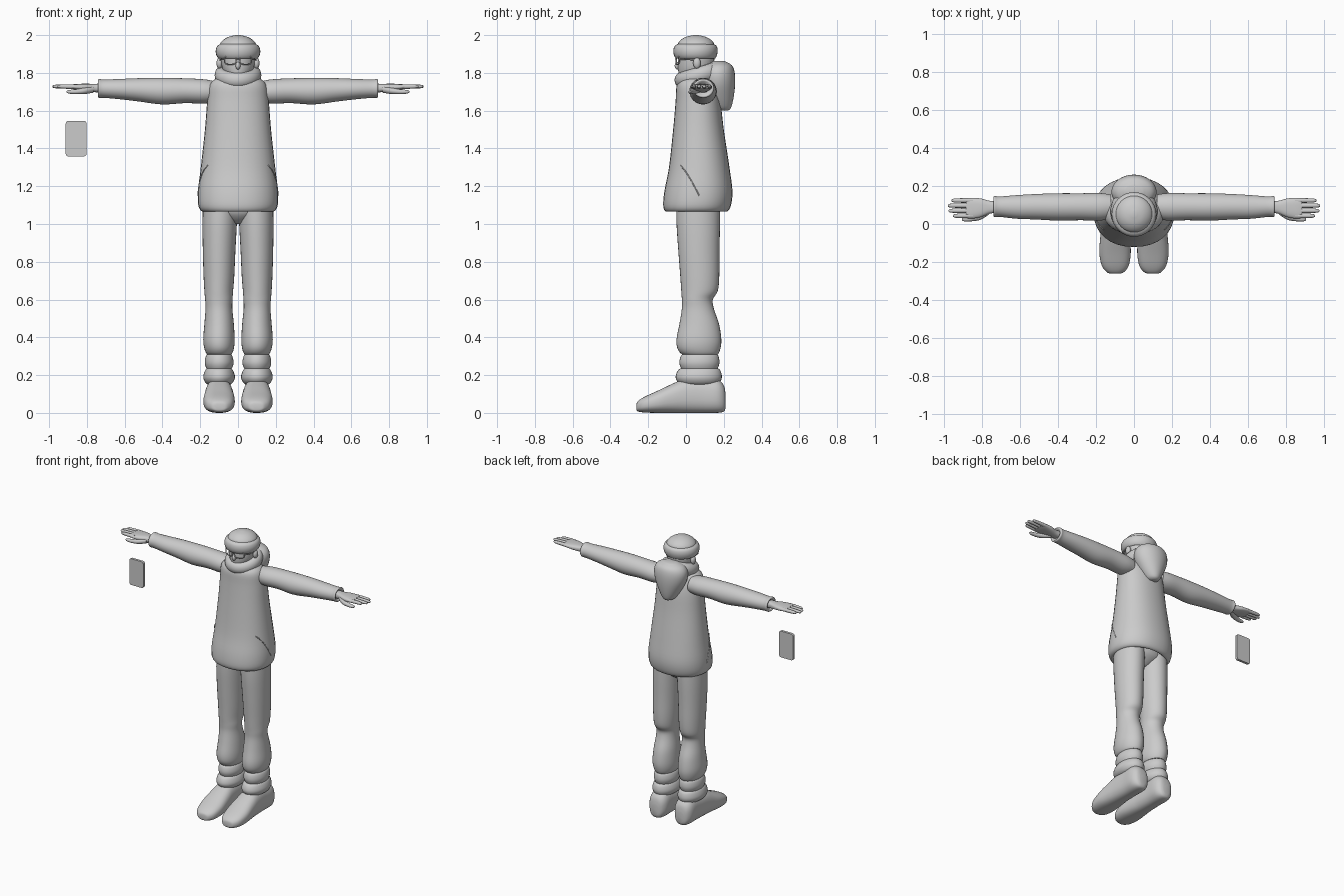
import bpy, bmesh, math
from mathutils import Vector

grey = bpy.data.materials.new("plain grey")
grey.diffuse_color = (0.6, 0.6, 0.6, 1)


def finish(obj, mirror=False, angle=50):
    obj.data.materials.clear()
    obj.data.materials.append(grey)
    if mirror:
        obj.modifiers.new("mirror", 'MIRROR')
    bpy.ops.object.select_all(action='DESELECT')
    obj.select_set(True)
    bpy.context.view_layer.objects.active = obj
    bpy.ops.object.shade_smooth_by_angle(angle=math.radians(angle))
    return obj


def skin(name, rings, mirror=False, closed=False):
    """Join rings of points into a surface."""
    bm = bmesh.new()
    rows = [[bm.verts.new(p) for p in r] for r in rings]
    n = len(rows[0])
    pairs = list(zip(rows, rows[1:])) + ([(rows[-1], rows[0])] if closed else [])
    for a, b in pairs:
        for i in range(n):
            j = (i + 1) % n
            bm.faces.new((a[i], a[j], b[j], b[i]))
    if not closed:
        bm.faces.new(rows[0])
        bm.faces.new(rows[-1])
    bmesh.ops.recalc_face_normals(bm, faces=bm.faces)
    me = bpy.data.meshes.new(name)
    bm.to_mesh(me)
    bm.free()
    obj = bpy.data.objects.new(name, me)
    bpy.context.collection.objects.link(obj)
    return finish(obj, mirror)


def smooth(st, steps=4):
    """Catmull-Rom interpolation through the stations."""
    st = [Vector(s) for s in st]
    out = []
    for i in range(len(st) - 1):
        a, b, c, d = st[max(i - 1, 0)], st[i], st[i + 1], st[min(i + 2, len(st) - 1)]
        for k in range(steps):
            t = k / steps
            out.append(0.5 * (2 * b + (c - a) * t + (2 * a - 5 * b + 4 * c - d) * t * t
                              + (3 * b - a - 3 * c + d) * t ** 3))
    return out + [st[-1]]


def loft(name, axis, stations, mirror=False, power=2.0, sides=32):
    """Station = position on axis, then min/max on the two other axes."""
    rings = []
    for t, u0, u1, v0, v1 in smooth(stations):
        ring = []
        for i in range(sides):
            a = 2 * math.pi * i / sides
            c, s = math.cos(a), math.sin(a)
            u = (u0 + u1) / 2 + (u1 - u0) / 2 * math.copysign(abs(c) ** (2 / power), c)
            v = (v0 + v1) / 2 + (v1 - v0) / 2 * math.copysign(abs(s) ** (2 / power), s)
            ring.append({'x': (t, u, v), 'y': (u, t, v), 'z': (u, v, t)}[axis])
        rings.append(ring)
    return skin(name, rings, mirror)


def ball(name, loc, size, mirror=False):
    bpy.ops.mesh.primitive_uv_sphere_add(segments=20, ring_count=12, location=loc)
    obj = bpy.context.object
    obj.name = name
    obj.scale = size
    bpy.ops.object.transform_apply(location=True, rotation=True, scale=True)
    return finish(obj, mirror)


def tube(name, pts, radius, mirror=False, cyclic=False):
    cu = bpy.data.curves.new(name, 'CURVE')
    cu.dimensions = '3D'
    cu.bevel_depth, cu.bevel_resolution, cu.use_fill_caps = radius, 2, True
    sp = cu.splines.new('POLY')
    sp.points.add(len(pts) - 1)
    for p, q in zip(sp.points, pts):
        p.co = (*q, 1)
    sp.use_cyclic_u = cyclic
    obj = bpy.data.objects.new(name, cu)
    bpy.context.collection.objects.link(obj)
    bpy.ops.object.select_all(action='DESELECT')
    obj.select_set(True)
    bpy.context.view_layer.objects.active = obj
    bpy.ops.object.convert(target='MESH')
    return finish(bpy.context.object, mirror)


# hooded top with turned-in hem
body = [(1.10, -.15, .15, -.07, .18), (1.065, -.18, .18, -.10, .21),
        (1.09, -.208, .208, -.12, .235), (1.17, -.212, .212, -.115, .246),
        (1.30, -.197, .197, -.09, .23), (1.50, -.175, .175, -.068, .20),
        (1.65, -.163, .163, -.055, .182), (1.73, -.152, .152, -.05, .16),
        (1.765, -.125, .125, -.03, .14), (1.785, -.08, .08, 0, .11)]
loft("hoodie_body", 'z', body, power=2.2)

# pocket seams laid on the body surface
seam = []
for k in range(9):
    f = k / 8
    z, y = 1.31 - .16 * f, -.03 + .10 * f ** .8
    hw, y0, y1 = (.196 + .017 * f, -.09 - .026 * f, .23 + .016 * f)
    v = abs((y - (y0 + y1) / 2) / ((y1 - y0) / 2))
    seam.append((hw * (1 - v ** 2.2) ** (1 / 2.2), y, z))
tube("pocket_seam", seam, .003, True)

# hood bag and the rolled collar that meets it
loft("hood", 'z', [(1.60, -.02, .02, .17, .22), (1.615, -.045, .045, .13, .238),
                   (1.67, -.08, .08, .10, .252), (1.74, -.112, .112, .08, .26),
                   (1.80, -.118, .118, .08, .258), (1.84, -.095, .095, .10, .243),
                   (1.862, -.045, .045, .14, .205)])
rings = []
for i in range(40):
    a = 2 * math.pi * i / 40
    back = (1 - math.cos(a)) / 2
    r = .034 + .006 * back
    c = Vector((.087 * math.sin(a), .065 - .092 * math.cos(a), 1.762 + .05 * back))
    out = Vector((math.sin(a), -math.cos(a), 0))
    rings.append([c + out * r * math.cos(b) + Vector((0, 0, 1.2 * r * math.sin(b)))
                  for b in (2 * math.pi * k / 14 for k in range(14))])
skin("hood_collar", rings, closed=True)

# sleeves with cuffs
loft("sleeve", 'x', [(.12, .03, .155, 1.645, 1.755), (.18, .018, .163, 1.637, 1.766),
                     (.28, .020, .162, 1.640, 1.771), (.40, .018, .162, 1.633, 1.774),
                     (.52, .024, .158, 1.648, 1.772), (.62, .028, .152, 1.660, 1.768),
                     (.71, .038, .145, 1.668, 1.765), (.735, .036, .148, 1.668, 1.768),
                     (.742, .045, .138, 1.677, 1.760), (.73, .06, .12, 1.69, 1.745)], True)

# hands
loft("palm", 'x', [(.71, .06, .12, 1.695, 1.745), (.76, .055, .122, 1.698, 1.742),
                   (.81, .036, .135, 1.704, 1.743), (.86, .028, .138, 1.711, 1.741),
                   (.885, .032, .134, 1.717, 1.738)], True, 2.6)
for i, tip in enumerate((.955, .978, .982, .962)):
    y = .043 + .027 * i
    loft("finger_%d" % (i + 1), 'x',
         [(.85, y - .012, y + .012, 1.714, 1.739), (.91, y - .012, y + .012, 1.716, 1.739),
          (tip - .012, y - .010, y + .010, 1.719, 1.737),
          (tip, y - .004, y + .004, 1.724, 1.732)], True, sides=12)
loft("thumb", 'x', [(.765, .05, .09, 1.695, 1.73), (.81, .022, .062, 1.688, 1.722),
                    (.86, .014, .042, 1.687, 1.713), (.895, .014, .036, 1.690, 1.710),
                    (.907, .02, .03, 1.696, 1.704)], True, sides=14)

# trousers
loft("trouser_leg", 'z', [(.325, .045, .15, -.005, .15), (.31, .035, .163, -.02, .168),
                          (.34, .022, .178, -.045, .182), (.39, .018, .184, -.05, .187),
                          (.47, .022, .178, -.035, .175), (.55, .030, .172, -.022, .148),
                          (.60, .029, .174, -.022, .142), (.645, .026, .178, -.025, .168),
                          (.72, .020, .182, -.03, .176), (.85, .014, .186, -.04, .177),
                          (1.0, .006, .188, -.05, .18), (1.12, .0, .185, -.05, .18)], True)
loft("trouser_seat", 'z', [(1.0, -.04, .04, .02, .11), (1.03, -.10, .10, -.02, .15),
                           (1.07, -.16, .16, -.045, .178), (1.14, -.17, .17, -.05, .18)])

# bunched cuffs above the shoes
loft("upper_sock_roll", 'z', [(.315, .05, .15, 0, .15), (.305, .032, .168, -.025, .17),
                              (.265, .023, .176, -.035, .177), (.23, .035, .165, -.022, .165),
                              (.215, .05, .15, 0, .15)], True)
loft("lower_sock_roll", 'z', [(.24, .045, .155, -.01, .155), (.228, .028, .172, -.04, .18),
                              (.19, .016, .184, -.055, .19), (.16, .028, .172, -.04, .178),
                              (.145, .05, .15, -.01, .15)], True)

# shoes
loft("shoe", 'y', [(-.262, .08, .12, .018, .045), (-.255, .055, .142, .008, .062),
                   (-.22, .028, .17, .002, .085), (-.15, .017, .183, 0, .117),
                   (-.07, .022, .178, 0, .155), (-.01, .028, .173, 0, .178),
                   (.08, .032, .168, 0, .185), (.16, .032, .168, 0, .18),
                   (.198, .05, .15, .006, .15), (.21, .075, .125, .025, .10)], True, 2.5)

# head, nose and ears
loft("head", 'z', [(1.70, -.05, .05, .02, .11), (1.76, -.045, .045, .005, .11),
                   (1.768, -.04, .04, -.02, .115), (1.785, -.062, .062, -.036, .13),
                   (1.82, -.082, .082, -.042, .142), (1.87, -.09, .09, -.043, .15),
                   (1.93, -.09, .09, -.04, .148)])
ball("nose", (0, -.044, 1.838), (.013, .016, .020))
ball("ear", (.098, .058, 1.852), (.016, .02, .03), True)

# knitted cap with a rolled brim
loft("cap_dome", 'z', [(1.90, -.09, .09, -.04, .145), (1.945, -.097, .097, -.045, .15),
                       (1.97, -.083, .083, -.032, .138), (1.99, -.052, .052, -.002, .106),
                       (2.0, -.012, .012, .04, .066)])
loft("cap_brim", 'z', [(1.89, -.085, .085, -.035, .14), (1.875, -.10, .10, -.05, .152),
                       (1.892, -.114, .114, -.063, .163), (1.918, -.118, .118, -.067, .168),
                       (1.942, -.110, .110, -.06, .162), (1.955, -.09, .09, -.04, .142)])

# spectacles
lens = []
for k in range(24):
    a = 2 * math.pi * k / 24
    c, s = math.cos(a), math.sin(a)
    x = .041 + .031 * math.copysign(abs(c) ** .6, c)
    lens.append((x, -.052 + 3.2 * x * x, 1.867 + .022 * math.copysign(abs(s) ** .6, s)))
tube("spectacle_rim", lens, .003, True, True)
tube("spectacle_bridge", [(-.012, -.052, 1.870), (0, -.055, 1.873), (.012, -.052, 1.870)], .003)
tube("spectacle_arm", [(.072, -.036, 1.872), (.088, -.01, 1.872), (.098, .055, 1.868)], .003, True)

# handset floating below the hand
bpy.ops.mesh.primitive_cube_add(size=1, location=(-.857, .08, 1.452))
phone = bpy.context.object
phone.name = "handset"
phone.scale = (.11, .018, .188)
bpy.ops.object.transform_apply(location=True, rotation=True, scale=True)
bm = bmesh.new()
bm.from_mesh(phone.data)
corners = [e for e in bm.edges if abs(e.verts[0].co.y - e.verts[1].co.y) > .01]
bmesh.ops.bevel(bm, geom=corners, offset=.014, segments=4, profile=.5, affect='EDGES')
bm.to_mesh(phone.data)
bm.free()
finish(phone, angle=30)
